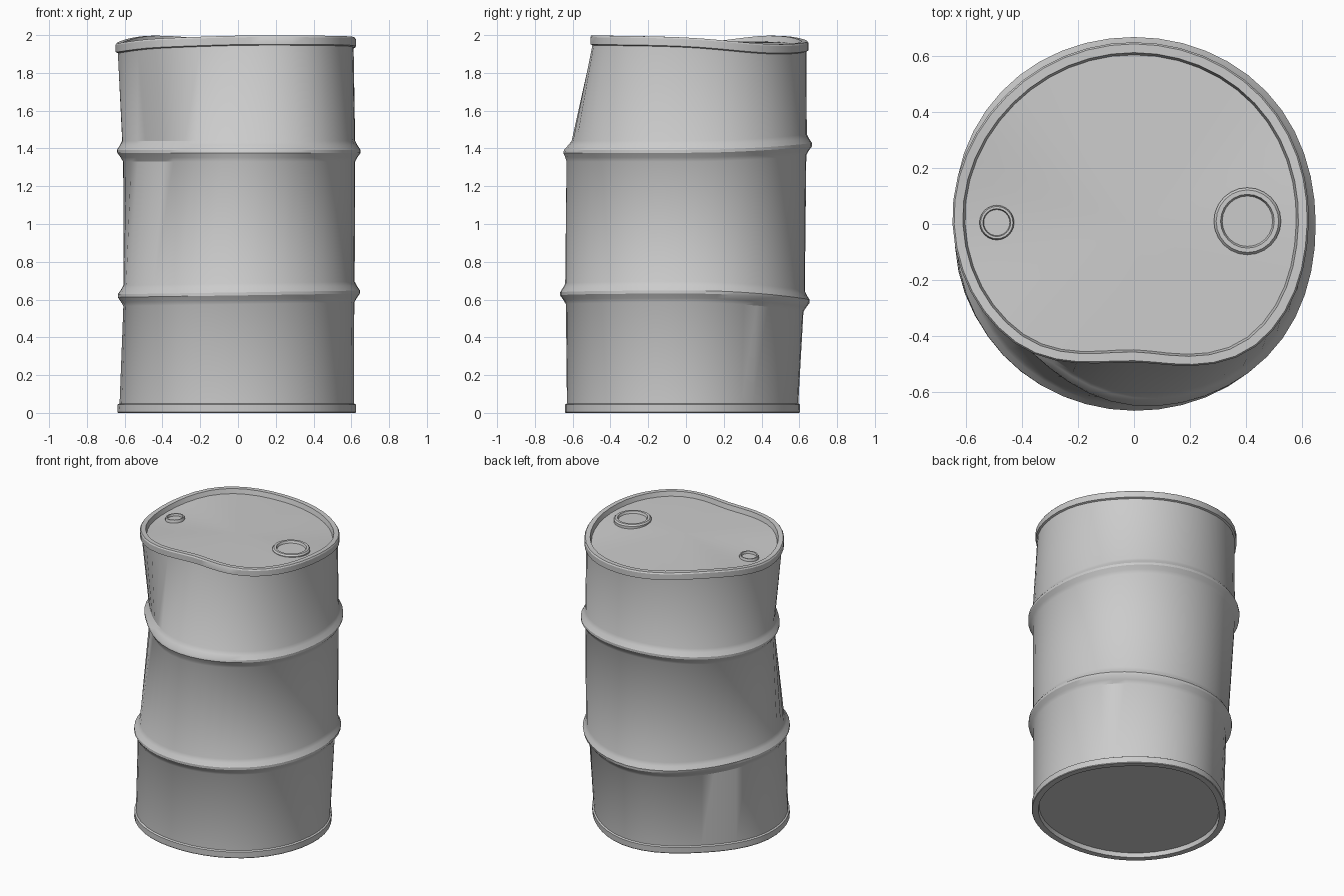
import bpy, math

if "Cube" in bpy.data.objects:
    bpy.data.objects.remove(bpy.data.objects["Cube"])

SIDES = 48
# Dented radius at every 45 degrees (from +x, counter-clockwise) per height
LEVELS = [
    (0.00, (.615, .575, .592, .563, .628, .648, .630, .638)),
    (0.55, (.615, .610, .620, .580, .607, .640, .635, .640)),
    (0.70, (.618, .638, .630, .600, .607, .625, .640, .640)),
    (1.33, (.620, .640, .637, .640, .607, .555, .632, .642)),
    (1.45, (.620, .640, .640, .640, .612, .552, .600, .642)),
    (1.94, (.612, .635, .637, .637, .636, .590, .482, .605)),
]
RIM_Z = (-.01, -.045, -.03, 0, -.04, -.015, 0, 0)


def around(vals, a):
    """Smooth periodic interpolation of eight values round the circle."""
    t = (a / (2 * math.pi) * 8) % 8
    i = int(t)
    f = t - i
    p0, p1, p2, p3 = (vals[(i + k) % 8] for k in (-1, 0, 1, 2))
    return p1 + .5 * f * (p2 - p0 + f * (2*p0 - 5*p1 + 4*p2 - p3 + f * (3*(p1 - p2) + p3 - p0)))


def radius(z, a):
    z = min(max(z, 0), 1.94)
    for (z0, v0), (z1, v1) in zip(LEVELS, LEVELS[1:]):
        if z <= z1:
            f = (z - z0) / (z1 - z0)
            return around(v0, a) * (1 - f) + around(v1, a) * f


def shift(kind, a):
    """Height wobble of the rim and the two ribs."""
    back = max(0, math.sin(a)) ** 2
    return {"base": 0, "low": .01 * math.cos(a) - .04 * back,
            "high": .035 * back, "rim": around(RIM_Z, a)}[kind]


def make(name, verts, faces):
    me = bpy.data.meshes.new(name)
    me.from_pydata(verts, [], faces)
    ob = bpy.data.objects.new(name, me)
    bpy.context.collection.objects.link(ob)
    bpy.context.view_layer.objects.active = ob
    ob.select_set(True)
    bpy.ops.object.shade_smooth_by_angle(angle=math.radians(32))
    ob.select_set(False)
    return ob


def loft(name, rings, caps=None):
    """Skin equal rings of points; caps gives first and last centre points."""
    n = len(rings[0])
    verts = [p for r in rings for p in r]
    faces = [(k*n + i, k*n + (i+1) % n, (k+1)*n + (i+1) % n, (k+1)*n + i)
             for k in range(len(rings) - 1) for i in range(n)]
    if caps:
        b, t, last = len(verts), len(verts) + 1, (len(rings) - 1) * n
        verts += caps
        faces += [(b, (i+1) % n, i) for i in range(n)]
        faces += [(t, last + i, last + (i+1) % n) for i in range(n)]
    return make(name, verts, faces)


# Barrel profile: offset from dented radius, height, wobble
def rib(z, kind):
    return [(d, z + h, kind) for d, h in
            ((0, -.055), (.012, -.033), (.029, -.008), (.029, .008), (.012, .033), (0, .055))]


profile = [(-.037, .03, "base"), (-.032, 0, "base"), (.007, 0, "base"), (.01, .004, "base"),
           (.01, .044, "base"), (0, .05, "base")]
profile += rib(.63, "low") + rib(1.385, "high")
profile += [(0, 1.945, "rim"), (.012, 1.95, "rim"), (.012, 1.988, "rim"), (.006, 1.997, "rim"),
            (-.025, 1.997, "rim"), (-.033, 1.965, "rim")]
rings = []
for d, z, kind in profile:
    ring = []
    for i in range(SIDES):
        a = 2 * math.pi * i / SIDES
        r = radius(z, a) + d
        ring.append((r * math.cos(a), r * math.sin(a), z + shift(kind, a)))
    rings.append(ring)
loft("barrel", rings, [(0, 0, .03), (0, 0, 1.965)])


# Filler caps on the lid, following its slope
def bung(name, x, y, r, slope):
    z0 = 1.965 + slope * abs(x)
    prof = [(1, -.01), (1, .008), (.93, .018), (.80, .018), (.75, .003)]
    rings = [[(x + r*s*math.cos(a), y + r*s*math.sin(a), z0 + h + slope*r*s*math.cos(a)*math.copysign(1, x))
              for a in (2*math.pi*i/24 for i in range(24))] for s, h in prof]
    loft(name, rings, [(x, y, z0 - .01), (x, y, z0 + .003)])


bung("large_bung", .405, .01, .12, -.017)
bung("small_bung", -.49, .005, .062, -.065)
